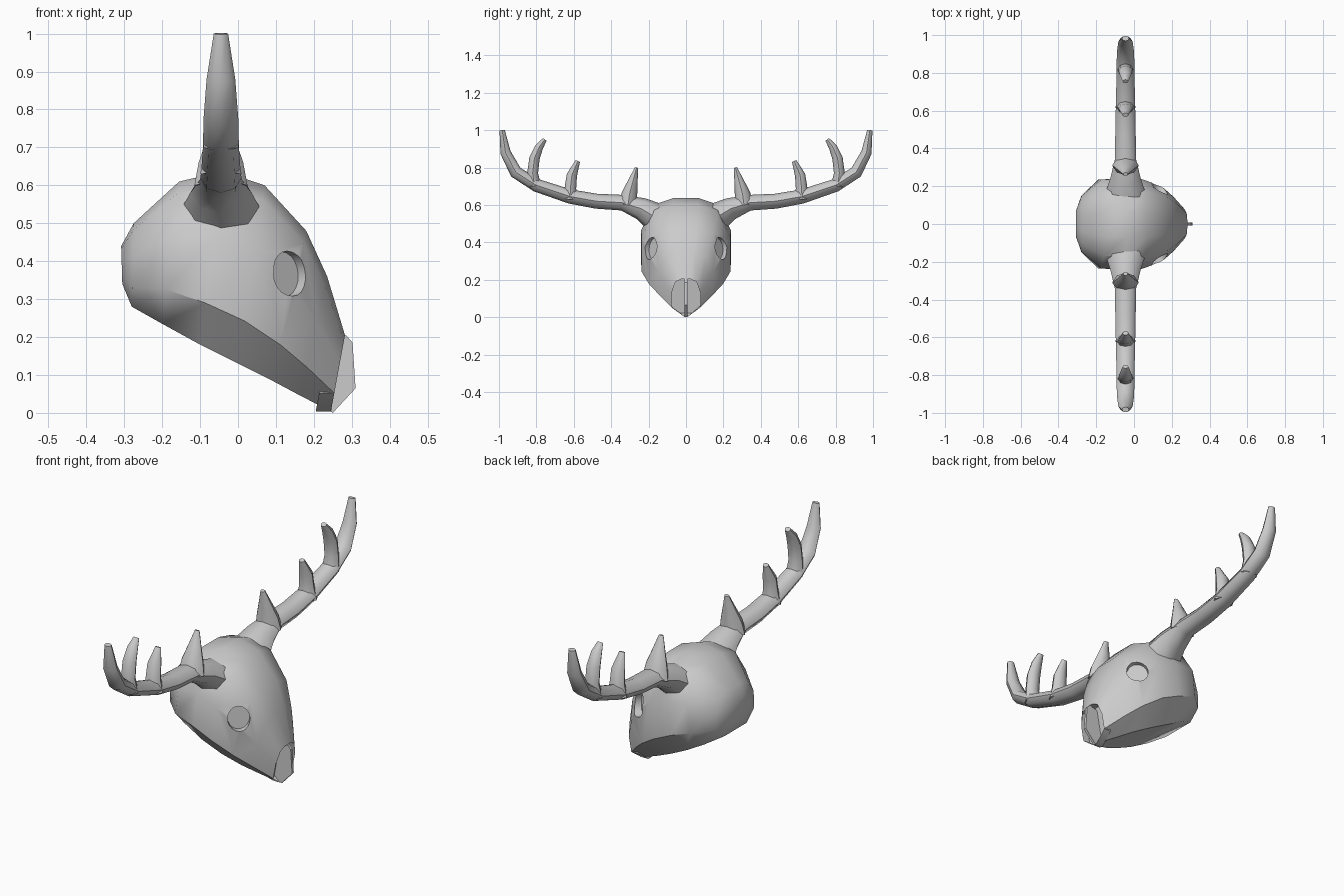
import bpy, bmesh, math
from mathutils import Vector

if "Cube" in bpy.data.objects:
    bpy.data.objects.remove(bpy.data.objects["Cube"])


def make(name, bm):
    bmesh.ops.recalc_face_normals(bm, faces=bm.faces[:])
    me = bpy.data.meshes.new(name)
    bm.to_mesh(me)
    bm.free()
    ob = bpy.data.objects.new(name, me)
    bpy.context.collection.objects.link(ob)
    return ob


def activate(ob):
    bpy.ops.object.select_all(action='DESELECT')
    ob.select_set(True)
    bpy.context.view_layer.objects.active = ob


def smooth(ob, angle=40):
    activate(ob)
    bpy.ops.object.shade_smooth_by_angle(angle=math.radians(angle))


def loft(bm, rings):
    """Bridge closed rings of points; returns the end cap face."""
    vs = [[bm.verts.new(p) for p in r] for r in rings]
    n = len(vs[0])
    for a, b in zip(vs, vs[1:]):
        for i in range(n):
            j = (i + 1) % n
            bm.faces.new((a[i], a[j], b[j], b[i]))
    bm.faces.new(vs[0][::-1])
    return bm.faces.new(vs[-1])


# Head: sections given as top (x, z), bottom (x, z), half width, bottom width factor
sections = [
    (-.308, .44, -.305, .34, .07, .6),
    (-.275, .50, -.28, .28, .15, .6),
    (-.155, .61, -.20, .235, .235, .6),
    (-.04, .637, -.10, .18, .24, .6),
    (.07, .60, .00, .13, .237, .55),
    (.18, .48, .09, .085, .20, .5),
    (.235, .36, .165, .045, .145, .4),
    (.282, .205, .245, .004, .078, .15),
]


def head_ring(tx, tz, bx, bz, w, bf):
    half = [(.28, 1), (.72, .92), (1, .62), (1, .24), (bf, 0)]
    pts = half + [(-a, t) for a, t in reversed(half)]
    return [(bx + (tx - bx) * t, w * a, bz + (tz - bz) * t) for a, t in pts]


bm = bmesh.new()
cap = loft(bm, [head_ring(*s) for s in sections])
# Hollow nose opening
bmesh.ops.inset_region(bm, faces=[cap], thickness=.006)
for v in cap.verts:
    v.co.x -= .04
head = make("skull", bm)

# Flat-bottomed eye sockets
for s in (1, -1):
    n = Vector((.62, .78 * s, .08)).normalized()
    base = Vector((.118, .165 * s, .365))
    bpy.ops.mesh.primitive_cylinder_add(vertices=20, radius=1, depth=.2,
                                        location=base + n * .1)
    cut = bpy.context.object
    cut.name = "eye_cutter"
    cut.rotation_euler = n.to_track_quat('Z', 'Y').to_euler()
    cut.scale = (.052, .06, 1)
    cut.hide_render = True
    mod = head.modifiers.new("eye", 'BOOLEAN')
    mod.operation = 'DIFFERENCE'
    mod.solver = 'EXACT'
    mod.object = cut
    activate(head)
    bpy.ops.object.modifier_apply(modifier=mod.name)
    bpy.data.objects.remove(cut)
smooth(head)

# Nose bridge plate between the nostrils
profile = [(.21, .18), (.285, .205), (.302, .185), (.31, .065), (.25, 0), (.20, .035)]
bm = bmesh.new()
loft(bm, [[(x, y, z) for x, z in profile] for y in (-.007, .007)])
make("nose_septum", bm)


# Antlers: tubes along (y, z, radius) paths, wider in x than in the path plane
def tube(name, path, wide, sides=8):
    pts = [Vector((0, y, z)) for y, z, r in path]
    rings = []
    for i, (y, z, r) in enumerate(path):
        t = (pts[min(i + 1, len(pts) - 1)] - pts[max(i - 1, 0)]).normalized()
        side = Vector((0, -t.z, t.y))
        rings.append([pts[i] + Vector((-.045 + r * wide * math.cos(a), 0, 0))
                      + side * r * math.sin(a)
                      for a in (2 * math.pi * k / sides for k in range(sides))])
    bm = bmesh.new()
    loft(bm, rings)
    ob = make(name, bm)
    smooth(ob, 50)
    mod = ob.modifiers.new("mirror", 'MIRROR')
    mod.use_axis = (False, True, False)
    mod.use_mirror_merge = False
    return ob


tube("antler_beam", [(.14, .52, .085), (.24, .58, .06), (.34, .612, .042), (.48, .62, .04),
                     (.62, .645, .038), (.80, .705, .035), (.91, .775, .034),
                     (.965, .88, .028), (.983, 1.0, .014)], 1.35)
tube("inner_tine", [(.31, .60, .05), (.302, .66, .042), (.283, .73, .025), (.264, .80, .009)], 1.4)
tube("middle_tine", [(.62, .63, .042), (.618, .69, .031), (.61, .76, .028), (.578, .835, .012)], 1.3)
tube("outer_tine", [(.81, .70, .036), (.82, .77, .029), (.81, .85, .028),
                    (.785, .91, .022), (.755, .95, .012)], 1.3)
